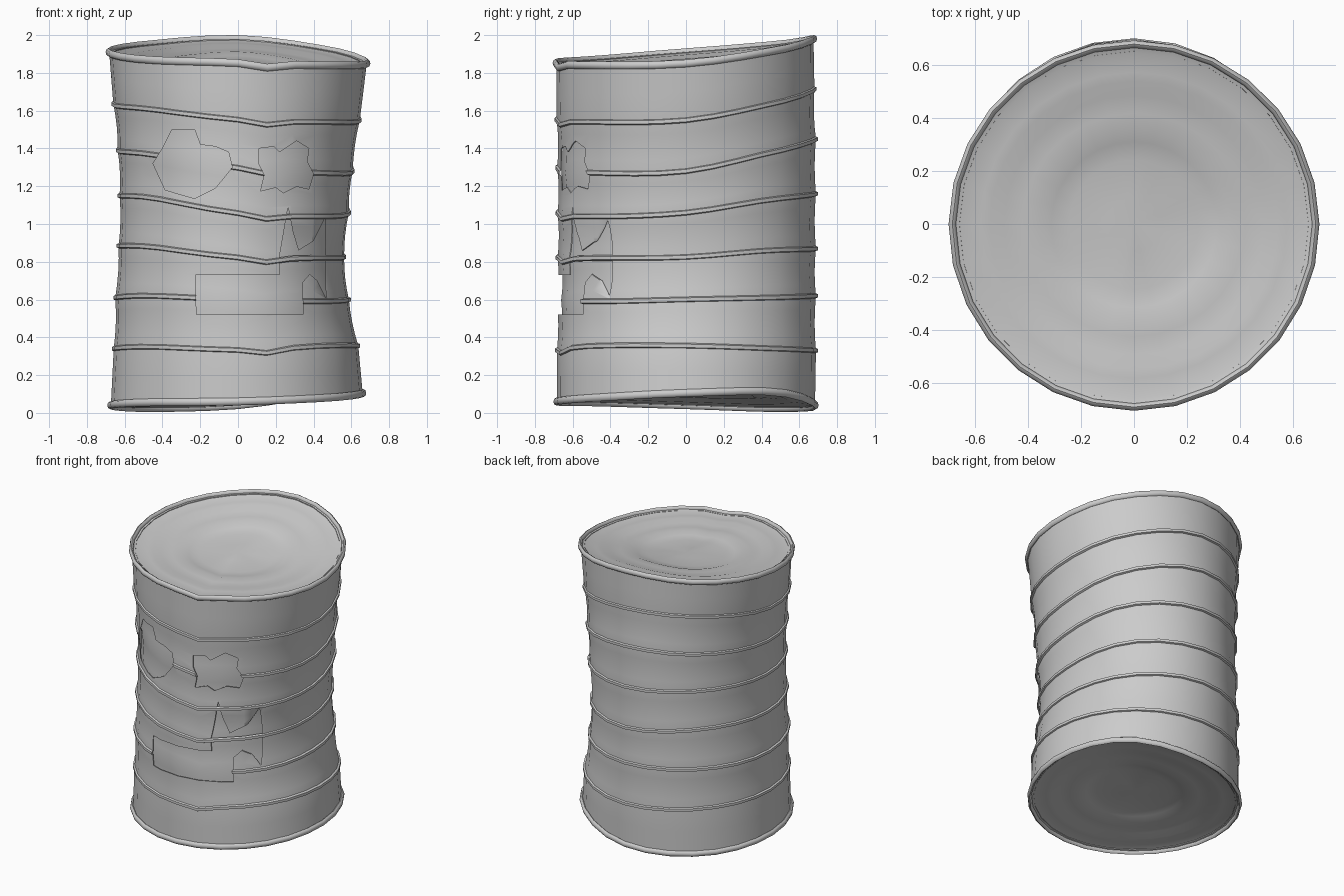
import bpy, bmesh
from math import sin, cos, pi, exp

if "Cube" in bpy.data.objects:
    bpy.data.objects.remove(bpy.data.objects["Cube"])

SIDES = 28
# Heights of the seams around the can, bottom rim to top rim
# (columns: front, front-right, right, back-right, back, back-left, left, front-left)
Z = [[.06, .08, .105, .11, .04, .025, .04, .055],
     [.335, .355, .355, .34, .33, .34, .34, .35],
     [.60, .59, .60, .61, .62, .62, .61, .62],
     [.825, .82, .825, .86, .87, .90, .885, .88],
     [1.06, 1.04, 1.06, 1.13, 1.16, 1.17, 1.15, 1.14],
     [1.30, 1.27, 1.28, 1.38, 1.45, 1.43, 1.39, 1.37],
     [1.555, 1.54, 1.55, 1.64, 1.715, 1.70, 1.635, 1.61],
     [1.855, 1.84, 1.85, 1.92, 1.98, 1.95, 1.91, 1.87]]
# Wall radius at the same seams (front, right, back, left): the can is squeezed at the waist
R = [[.683, .66, .683, .673], [.683, .637, .688, .658], [.683, .587, .688, .65],
     [.68, .562, .688, .632], [.68, .587, .688, .627], [.682, .607, .688, .637],
     [.685, .645, .68, .66], [.687, .682, .675, .682]]


def around(vals, a):
    """Smooth periodic interpolation of values spaced evenly around the can."""
    n = len(vals)
    t = (a / (2 * pi) * n) % n
    i = int(t)
    f = t - i
    p = [vals[(i + k - 1) % n] for k in range(4)]
    return p[1] + .5 * f * (p[2] - p[0] + f * (2 * p[0] - 5 * p[1] + 4 * p[2] - p[3]
                            + f * (3 * (p[1] - p[2]) + p[3] - p[0])))


def surf(a, u, dr=0, dz=0, scale=1):
    """Point on the crushed wall at angle a (0 = front) and seam number u."""
    i = min(int(u), 6)
    f = u - i
    z = around(Z[i], a) * (1 - f) + around(Z[i + 1], a) * f + dz
    r = around(R[i], a) * (1 - f) + around(R[i + 1], a) * f + dr
    z -= .022 * min(u, 1) * exp(-((a - .22) / .15) ** 2)   # crease at the front
    if 0 < i < 6:
        r -= .007 * 4 * f * (1 - f)
    r *= scale
    return (r * sin(a), -r * cos(a), z)


def finish(name, bm):
    bmesh.ops.recalc_face_normals(bm, faces=bm.faces)
    me = bpy.data.meshes.new(name)
    bm.to_mesh(me)
    bm.free()
    ob = bpy.data.objects.new(name, me)
    bpy.context.collection.objects.link(ob)
    return ob


def activate(ob):
    bpy.ops.object.select_all(action='DESELECT')
    ob.select_set(True)
    bpy.context.view_layer.objects.active = ob


def hoop(name, section, closed=True):
    """Sweep a (u, dr, dz) section around the can."""
    bm = bmesh.new()
    rows = [[bm.verts.new(surf(2 * pi * k / SIDES, *s)) for s in section] for k in range(SIDES)]
    n = len(section)
    for k in range(SIDES):
        a, b = rows[k], rows[(k + 1) % SIDES]
        for j in range(n if closed else n - 1):
            bm.faces.new((a[j], b[j], b[(j + 1) % n], a[(j + 1) % n]))
    return finish(name, bm)


def lid(name, u, zc, profile):
    """End plate following the bent rim; profile = (radius fraction, height offset)."""
    bm = bmesh.new()
    rows = []
    for f, d in profile:
        ring = []
        for k in range(SIDES):
            x, y, z = surf(2 * pi * k / SIDES, u, 0, 0, f)
            ring.append(bm.verts.new((x, y, zc + (z - zc) * f + d)))
        rows.append(ring)
    for a, b in zip(rows, rows[1:]):
        for k in range(SIDES):
            m = (k + 1) % SIDES
            bm.faces.new((a[k], a[m], b[m], b[k]))
    c = bm.verts.new((0, 0, zc + profile[-1][1]))
    for k in range(SIDES):
        bm.faces.new((rows[-1][k], rows[-1][(k + 1) % SIDES], c))
    return finish(name, bm)


def cutter(name, pts):
    """Prism through the front wall only."""
    bm = bmesh.new()
    f = bm.faces.new([bm.verts.new((x, -1, z)) for x, z in pts])
    ext = bmesh.ops.extrude_face_region(bm, geom=[f])
    for v in ext['geom']:
        if isinstance(v, bmesh.types.BMVert):
            v.co.y = -.2
    ob = finish(name, bm)
    ob.hide_render = True
    return ob


# Thin outer wall, and an inner liner seen through its holes
us = [0, .5] + [1 + i / 4 for i in range(20)] + [6, 6.5, 7]
wall = hoop("can_wall", [(u, 0, 0) for u in us] + [(u, -.005, 0) for u in reversed(us)])
liner = hoop("inner_liner", [(u, -.022, 0) for u in us], closed=False)

# Raised bands
bands = [hoop(f"band_{i}", [(i, -.004, -.015), (i, .010, -.009), (i, .010, .009),
                            (i, -.004, .015)]) for i in range(1, 7)]

# Rolled rims
rims = [hoop(n, [(u, .005 + .014 * cos(t * pi / 4), .02 * sin(t * pi / 4)) for t in range(8)])
        for n, u in (("bottom_rim", 0), ("top_rim", 7))]

# Pressed end plates with stepped rings and a shallow dished centre
steps = [(1, .004), (.96, -.006), (.85, -.01), (.8, -.012), (.72, -.026), (.62, -.03),
         (.53, -.03), (.46, -.045), (.36, -.055), (.15, -.05)]
lids = [lid("top_lid", 7, 1.90, steps),
        lid("bottom_lid", 0, .065, [(f, -d) for f, d in steps])]

# Rusted-through holes in the front
holes = [
    cutter("hole_left", [(-.35, 1.5), (-.23, 1.5), (-.2, 1.42), (-.12, 1.41), (-.05, 1.38),
                         (-.03, 1.3), (-.12, 1.19), (-.23, 1.135), (-.385, 1.18),
                         (-.45, 1.32), (-.4, 1.4)]),
    cutter("hole_right", [(.11, 1.4), (.19, 1.41), (.22, 1.38), (.31, 1.44), (.375, 1.4),
                          (.365, 1.33), (.4, 1.265), (.375, 1.185), (.31, 1.2), (.24, 1.165),
                          (.2, 1.195), (.12, 1.175), (.14, 1.26), (.11, 1.32)]),
    cutter("torn_hole", [(-.225, .73), (.22, .73), (.22, .83), (.265, 1.09), (.29, .96),
                         (.32, .86), (.4, .91), (.46, 1.03), (.465, .61), (.42, .7),
                         (.38, .735), (.34, .69), (.345, .52), (-.22, .52)]),
]
jobs = [(wall, h) for h in holes] + [(bands[4], holes[0]), (bands[4], holes[1]),
                                     (bands[1], holes[2])]
for ob, h in jobs:
    activate(ob)
    m = ob.modifiers.new("cut", 'BOOLEAN')
    m.operation, m.solver, m.object = 'DIFFERENCE', 'EXACT', h
    bpy.ops.object.modifier_apply(modifier=m.name)
for h in holes:
    bpy.data.objects.remove(h)

# Smooth shading with crisp creases
for ob in [wall, liner] + bands + rims + lids:
    activate(ob)
    bpy.ops.object.shade_smooth_by_angle(angle=pi / 4)
